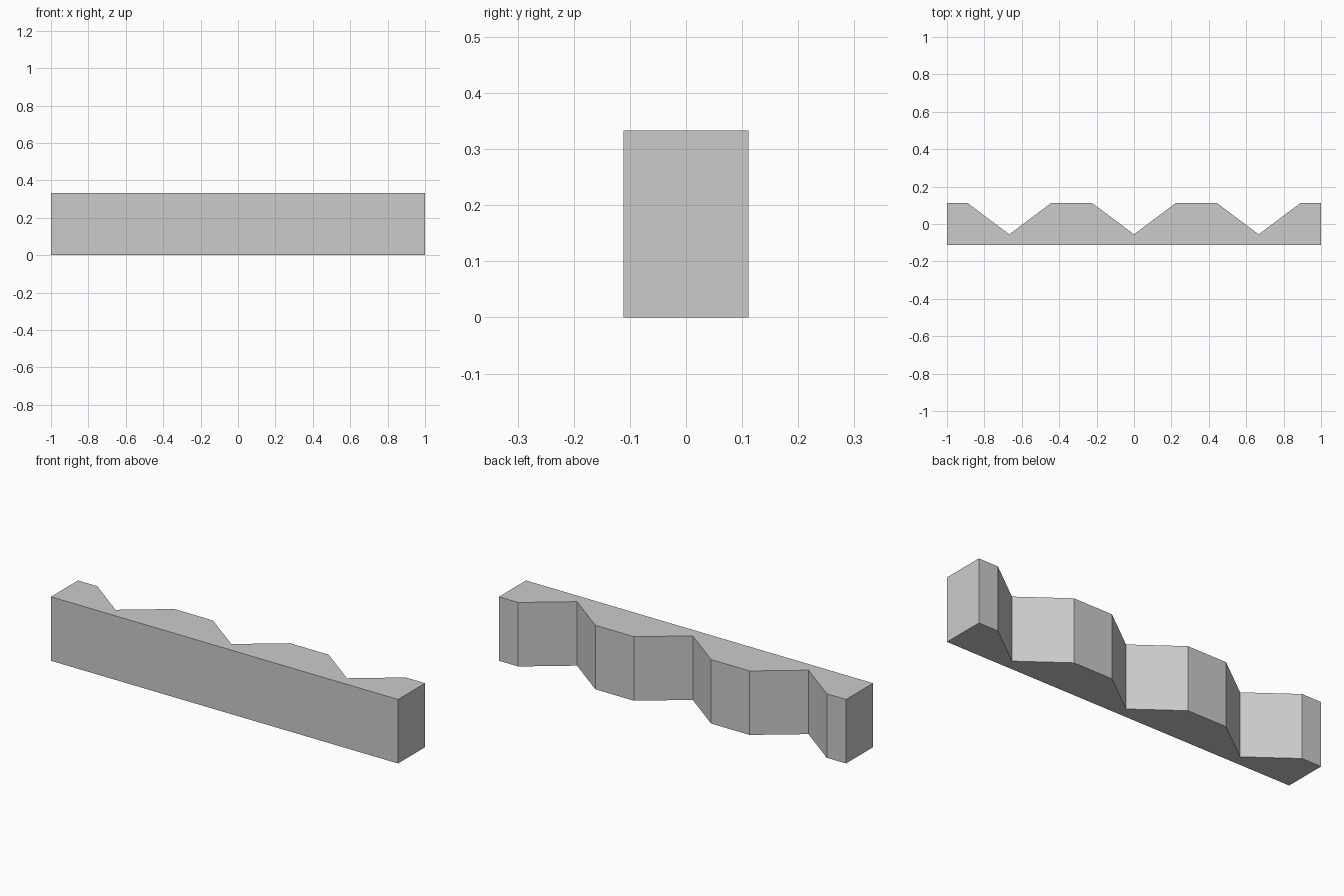
import bpy
import bmesh

cube = bpy.data.objects.get("Cube")
if cube:
    bpy.data.objects.remove(cube, do_unlink=True)

HEIGHT = 1 / 3
HALF_DEPTH = 1 / 9
VALLEY_Y = -1 / 18
PITCH = 2 / 3          # distance between notches
NOTCH_HALF = 2 / 9     # half width of a notch opening

# Plain grey material
grey = bpy.data.materials.new("plain_grey")
grey.use_nodes = True
colour = (0.6, 0.6, 0.6, 1)
grey.diffuse_color = colour
grey.node_tree.nodes["Principled BSDF"].inputs["Base Color"].default_value = colour

# Plan outline: straight front edge, three V notches along the back
outline = [(-1, -HALF_DEPTH), (1, -HALF_DEPTH), (1, HALF_DEPTH)]
for i in (1, 0, -1):
    centre = i * PITCH
    outline += [(centre + NOTCH_HALF, HALF_DEPTH),
                (centre, VALLEY_Y),
                (centre - NOTCH_HALF, HALF_DEPTH)]
outline.append((-1, HALF_DEPTH))

# Extrude the outline upward into the solid block
bm = bmesh.new()
base = bm.faces.new([bm.verts.new((x, y, 0)) for x, y in outline])
result = bmesh.ops.extrude_face_region(bm, geom=[base], use_keep_orig=True)
top_verts = [g for g in result["geom"] if isinstance(g, bmesh.types.BMVert)]
bmesh.ops.translate(bm, verts=top_verts, vec=(0, 0, HEIGHT))
bmesh.ops.recalc_face_normals(bm, faces=bm.faces)

mesh = bpy.data.meshes.new("notched_block")
bm.to_mesh(mesh)
bm.free()
mesh.materials.append(grey)
block = bpy.data.objects.new("notched_block", mesh)
bpy.context.collection.objects.link(block)
